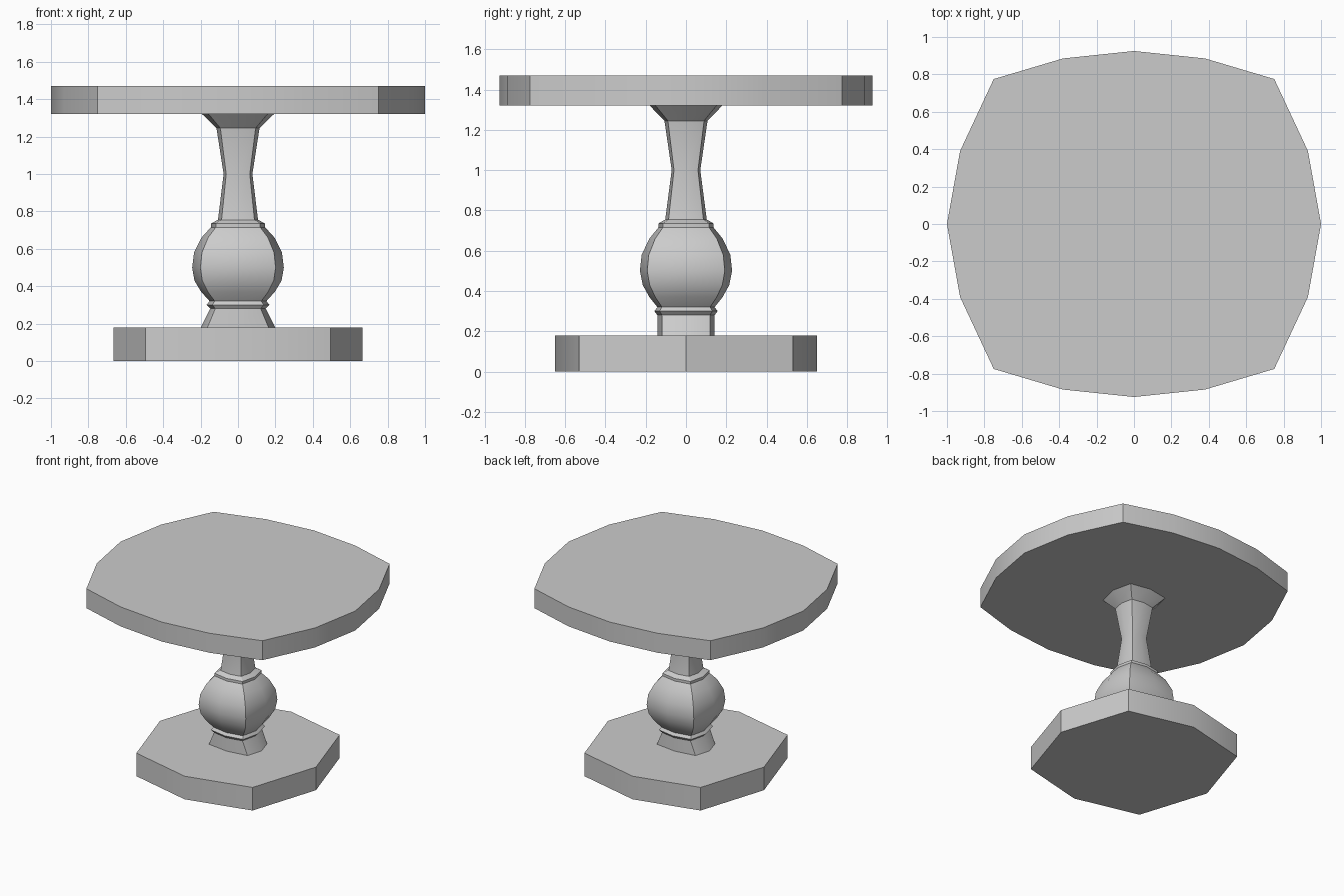
import bpy, bmesh, math

if "Cube" in bpy.data.objects:
    bpy.data.objects.remove(bpy.data.objects["Cube"])


def mirrored_ring(quarter):
    """Mirror a quarter outline (from +x axis to +y axis) into a full loop."""
    half = quarter + [(-x, y) for x, y in reversed(quarter[:-1])]
    return half + [(x, -y) for x, y in reversed(half[1:-1])]


def loft(name, rings):
    """Skin a stack of (z, outline) rings and cap both ends."""
    bm = bmesh.new()
    loops = [[bm.verts.new((x, y, z)) for x, y in pts] for z, pts in rings]
    n = len(loops[0])
    for lower, upper in zip(loops, loops[1:]):
        for i in range(n):
            j = (i + 1) % n
            bm.faces.new((lower[i], lower[j], upper[j], upper[i]))
    bm.faces.new(loops[0][::-1])
    bm.faces.new(loops[-1])
    bmesh.ops.recalc_face_normals(bm, faces=bm.faces)
    mesh = bpy.data.meshes.new(name)
    bm.to_mesh(mesh)
    bm.free()
    obj = bpy.data.objects.new(name, mesh)
    bpy.context.collection.objects.link(obj)
    bpy.ops.object.select_all(action='DESELECT')
    obj.select_set(True)
    bpy.context.view_layer.objects.active = obj
    bpy.ops.object.shade_smooth_by_angle(angle=math.radians(30))
    return obj


# Table top: bowed square, 16 sides
top = mirrored_ring([(1, 0), (0.93, 0.39), (0.75, 0.775), (0.38, 0.885), (0, 0.925)])
loft("table_top", [(1.32, top), (1.47, top)])

# Base slab: bowed square, 8 sides
base = mirrored_ring([(0.665, 0), (0.495, 0.53), (0, 0.65)])
loft("base_slab", [(0, base), (0.178, base)])

# Turned pedestal: (height, half width in x, half width in y)
profile = [
    (0.178, 0.20, 0.142), (0.28, 0.148, 0.142), (0.30, 0.168, 0.157),
    (0.32, 0.152, 0.142), (0.37, 0.197, 0.182), (0.43, 0.233, 0.215),
    (0.50, 0.245, 0.229), (0.58, 0.235, 0.22), (0.66, 0.195, 0.182),
    (0.715, 0.145, 0.137), (0.735, 0.145, 0.137), (0.755, 0.107, 0.103),
    (1.0, 0.077, 0.071), (1.245, 0.115, 0.107), (1.32, 0.192, 0.18),
]
loft("pedestal", [(z, mirrored_ring([(a, 0), (0.82 * a, 0.84 * b), (0, b)]))
                  for z, a, b in profile])
